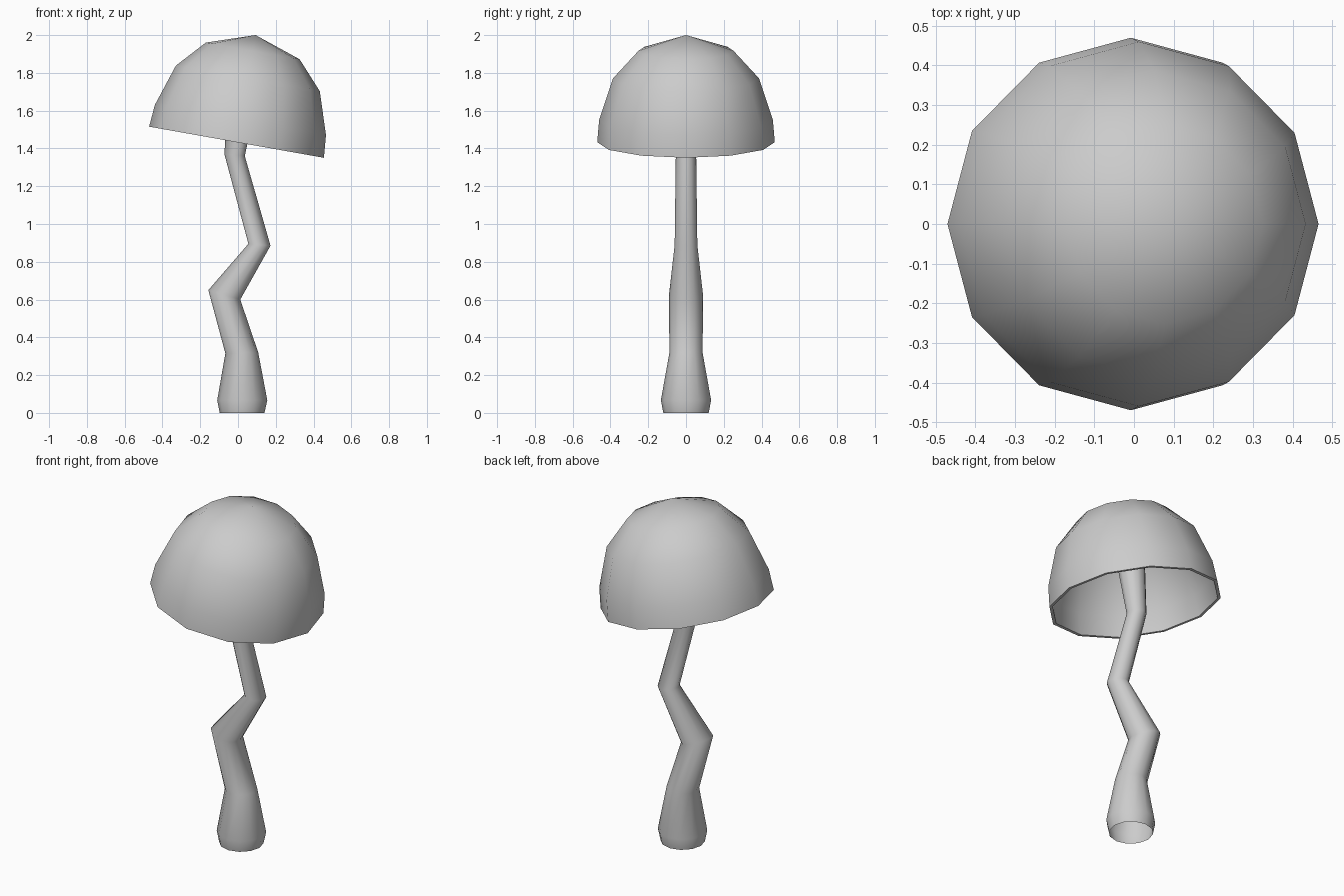
import bpy, bmesh, math
from mathutils import Matrix, Vector

if "Cube" in bpy.data.objects:
    bpy.data.objects.remove(bpy.data.objects["Cube"])

SIDES = 12
COLOUR = (0.6, 0.6, 0.6, 1)
grey = bpy.data.materials.new("plain grey")
grey.use_nodes = True
grey.diffuse_color = COLOUR
grey.node_tree.nodes["Principled BSDF"].inputs["Base Color"].default_value = COLOUR


def loft(name, rings, sharp_angle):
    """Skin a list of rings, each (centre, x half-axis, y half-axis)."""
    bm = bmesh.new()
    loops = []
    for centre, u, v in rings:
        loops.append([bm.verts.new(centre + u * math.cos(a) + v * math.sin(a))
                      for a in (math.tau * i / SIDES for i in range(SIDES))])
    for low, high in zip(loops, loops[1:]):
        for i in range(SIDES):
            j = (i + 1) % SIDES
            bm.faces.new((low[i], low[j], high[j], high[i]))
    # Rings of zero radius close up to a point
    bmesh.ops.remove_doubles(bm, verts=bm.verts, dist=0.0005)
    mesh = bpy.data.meshes.new(name)
    bm.to_mesh(mesh)
    bm.free()
    mesh.materials.append(grey)
    obj = bpy.data.objects.new(name, mesh)
    bpy.context.collection.objects.link(obj)
    bpy.ops.object.select_all(action='DESELECT')
    obj.select_set(True)
    bpy.context.view_layer.objects.active = obj
    bpy.ops.object.shade_smooth_by_angle(angle=math.radians(sharp_angle))
    return obj


# Crooked stem, open at the base: left x, left z, right x, right z, depth radius
stem_outline = [
    (-0.097, 0.0, 0.14, 0.0, 0.12),
    (-0.11, 0.067, 0.155, 0.067, 0.133),
    (-0.067, 0.315, 0.107, 0.32, 0.088),
    (-0.157, 0.65, 0.012, 0.60, 0.09),
    (0.055, 0.895, 0.172, 0.885, 0.06),
    (-0.072, 1.37, 0.036, 1.36, 0.054),
    (-0.04, 1.93, 0.15, 1.90, 0.095),
]
stem_rings = []
for lx, lz, rx, rz, depth in stem_outline:
    left, right = Vector((lx, 0, lz)), Vector((rx, 0, rz))
    stem_rings.append(((left + right) / 2, (right - left) / 2, Vector((0, depth, 0))))
loft("stem", stem_rings, 80)

# Hollow cap: inner shell up from the apex to the lip, then the outer dome
cap_profile = [(0, 0.555), (0.242, 0.47), (0.37, 0.33), (0.44, 0.118), (0.452, 0.0),
               (0.47, 0.0), (0.46, 0.119), (0.387, 0.343), (0.252, 0.491), (0, 0.576)]
cap_rings = [(Vector((0, 0, h)), Vector((r, 0, 0)), Vector((0, r, 0)))
             for r, h in cap_profile]
cap = loft("cap", cap_rings, 60)
cap.data.transform(Matrix.Translation((-0.008, 0, 1.433))
                   @ Matrix.Rotation(math.radians(10.1), 4, 'Y'))
